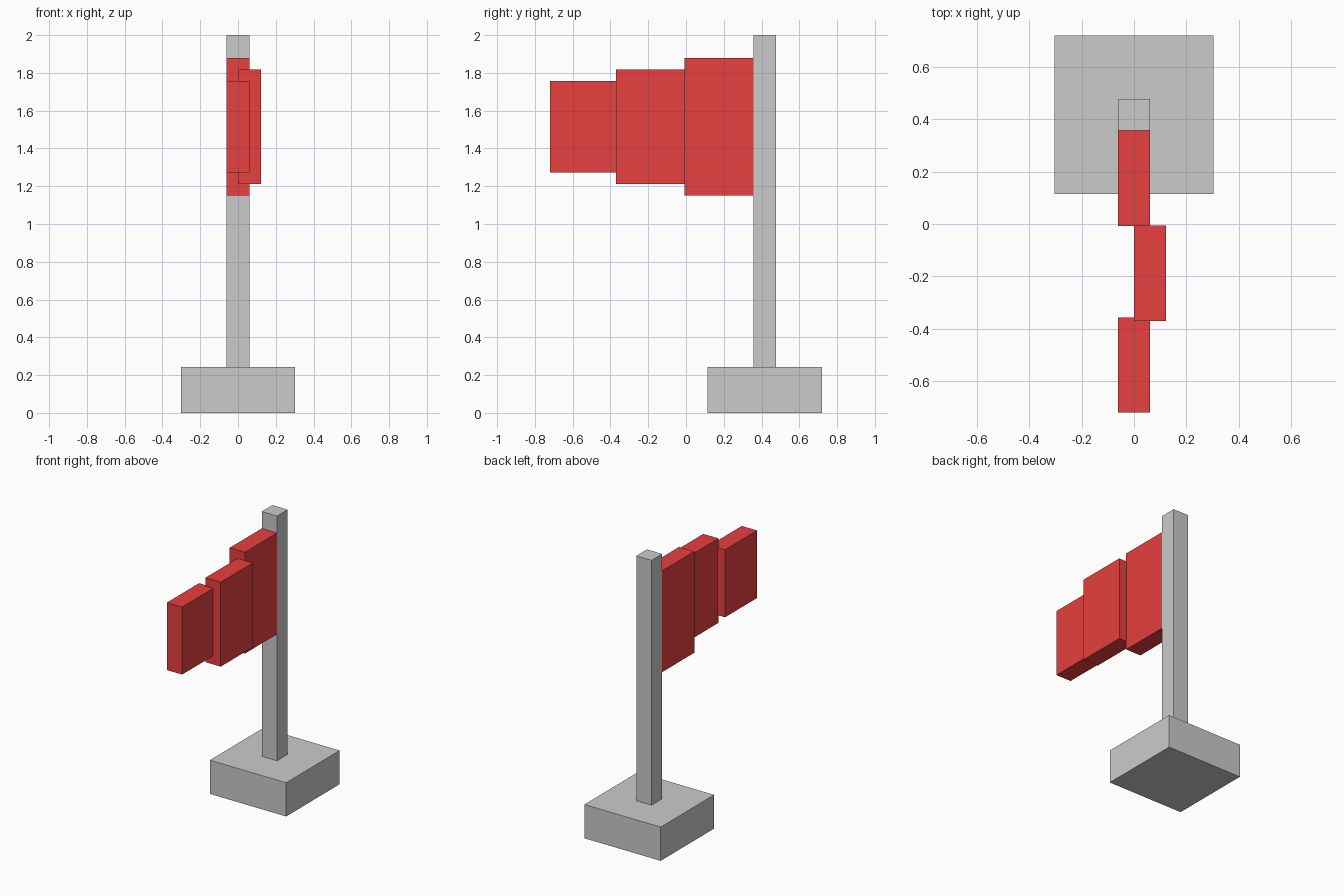
import bpy

if "Cube" in bpy.data.objects:
    bpy.data.objects.remove(bpy.data.objects["Cube"])

U = 2 / 33  # the model sits on a regular grid of 33 units height

red = bpy.data.materials.new("flag_red")
red.diffuse_color = (0.8, 0.05, 0.05, 1)
red.use_nodes = True
red.node_tree.nodes["Principled BSDF"].inputs["Base Color"].default_value = red.diffuse_color


def box(name, x, y, z, material=None):
    """Box from (min, max) ranges on each axis."""
    ranges = (x, y, z)
    bpy.ops.mesh.primitive_cube_add(size=1, location=[(a + b) / 2 for a, b in ranges])
    ob = bpy.context.object
    ob.name = name
    ob.scale = [b - a for a, b in ranges]
    bpy.ops.object.transform_apply(location=False, rotation=False, scale=True)
    if material:
        ob.data.materials.append(material)
    return ob


# Base block and pole share one centre line
cy = 0.72 - 5 * U
box("base", (-5 * U, 5 * U), (cy - 5 * U, cy + 5 * U), (0, 4 * U))
box("pole", (-U, U), (cy - U, cy + U), (4 * U, 33 * U))

# Flag panels, staggered sideways and shrinking away from the pole
panels = [("inner", 0, cy - U, 6), ("middle", U, -0.006, 5), ("outer", 0, -0.72 + 6 * U, 4)]
for part, x, y_back, half_height in panels:
    box(f"flag_{part}", (x - U, x + U), (y_back - 6 * U, y_back),
        ((25 - half_height) * U, (25 + half_height) * U), red)
